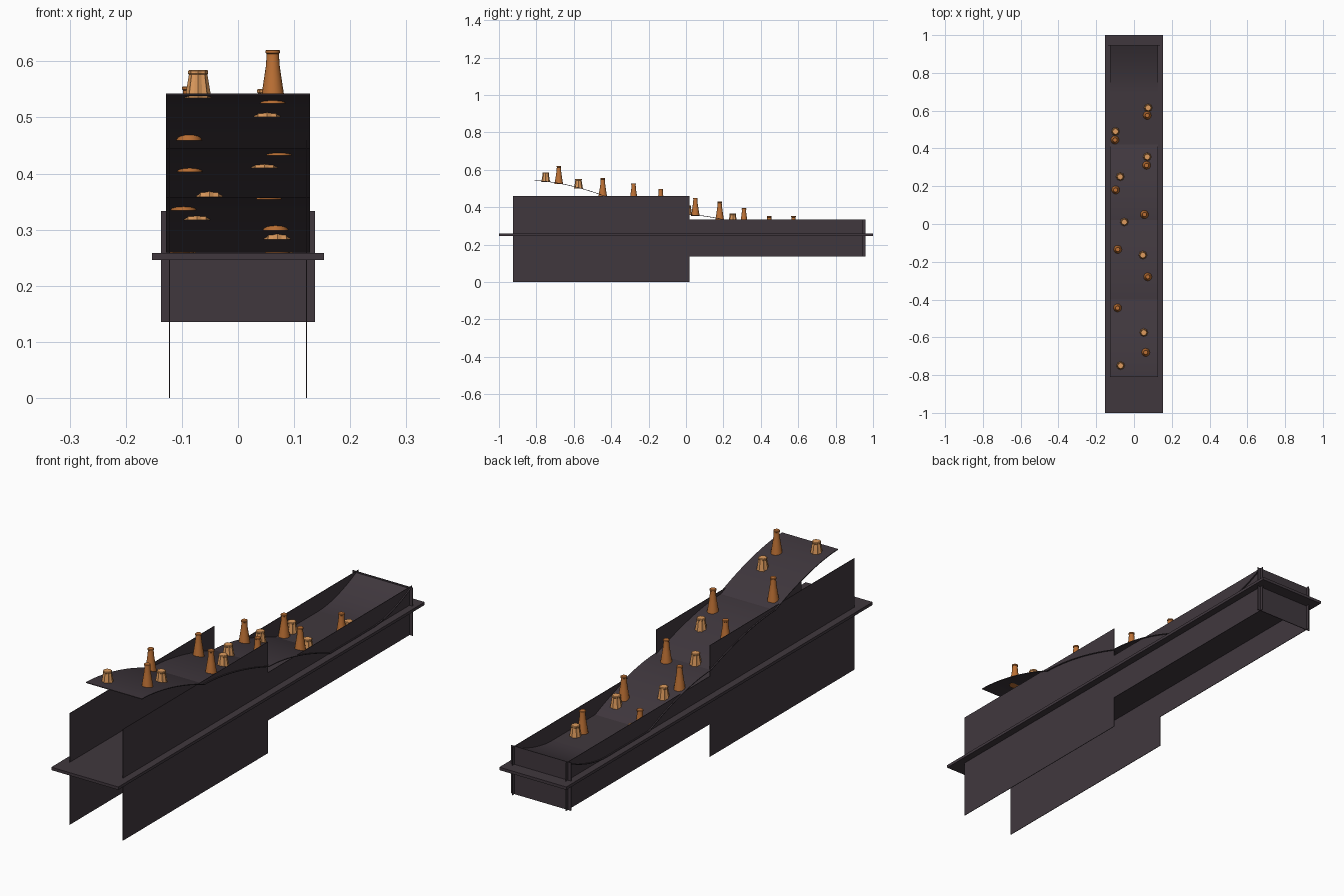
import bpy, bmesh, math

if "Cube" in bpy.data.objects:
    bpy.data.objects.remove(bpy.data.objects["Cube"])

def material(name, col):
    m = bpy.data.materials.new(name)
    m.diffuse_color = (*col, 1)
    m.use_nodes = True
    m.node_tree.nodes["Principled BSDF"].inputs["Base Color"].default_value = m.diffuse_color
    return m

GREY = material("dark_plum_grey", (0.051, 0.039, 0.048))
AMBER = material("dark_amber", (0.51, 0.165, 0.035))
TAN = material("light_amber", (0.73, 0.33, 0.11))

def finish(name, bm, mat):
    bmesh.ops.recalc_face_normals(bm, faces=bm.faces)
    me = bpy.data.meshes.new(name)
    bm.to_mesh(me)
    bm.free()
    me.materials.append(mat)
    ob = bpy.data.objects.new(name, me)
    bpy.context.collection.objects.link(ob)
    return ob

def box(name, x0, x1, y0, y1, z0, z1):
    bm = bmesh.new()
    bmesh.ops.create_cube(bm, size=1)
    for v in bm.verts:
        v.co.x = x0 + (v.co.x + 0.5) * (x1 - x0)
        v.co.y = y0 + (v.co.y + 0.5) * (y1 - y0)
        v.co.z = z0 + (v.co.z + 0.5) * (z1 - z0)
    return finish(name, bm, GREY)

# flat base plate and upright panels
box("base_plate", -0.153, 0.153, -1, 1, 0.246, 0.258)
for side, s in (("left", -1), ("right", 1)):
    box(side + "_front_panel", s * 0.122 - 0.001, s * 0.122 + 0.001, -0.925, 0.02, 0, 0.46)
    box(side + "_rear_panel", s * 0.122 - 0.001, s * 0.122 + 0.001, 0.02, 0.96, 0.135, 0.333)
box("rear_wall", -0.137, 0.137, 0.944, 0.947, 0.135, 0.333)

# stepped ramp: (start y, end y, start z, end z)
STEPS = [(-0.81, -0.40, 0.543, 0.447), (-0.40, 0.02, 0.447, 0.36), (0.02, 0.42, 0.36, 0.262)]

def ramp_z(y):
    for y0, y1, z0, z1 in STEPS:
        if y <= y1:
            return z0 + (z1 - z0) * ((y - y0) / (y1 - y0)) ** 1.7
    if y <= 0.70:
        return 0.262
    return 0.262 + 0.066 * ((y - 0.70) / 0.245) ** 1.8

def strip(name, y0, y1, n):
    bm = bmesh.new()
    rows = []
    for i in range(n + 1):
        y = y0 + (y1 - y0) * i / n
        z = ramp_z(y)
        rows.append([bm.verts.new((x, y, z + dz)) for x, dz in
                     ((-0.128, 0), (0.128, 0), (0.128, -0.003), (-0.128, -0.003))])
    for a, b in zip(rows, rows[1:]):
        for k in range(4):
            bm.faces.new((a[k], a[(k + 1) % 4], b[(k + 1) % 4], b[k]))
    bm.faces.new(rows[0])
    bm.faces.new(rows[-1])
    ob = finish(name, bm, GREY)
    ob.data.shade_smooth()
    ob.data.set_sharp_from_angle(angle=math.radians(30))

for i, (y0, y1, _, _) in enumerate(STEPS):
    strip("ramp_step_%d" % (i + 1), y0, y1, 14)
strip("ramp_floor", 0.42, 0.70, 1)
strip("ramp_end_curve", 0.70, 0.944, 12)

# turned pegs: rings of (radius, height), optional fluting
def peg(name, x, y, profile, sides, flute, mat):
    bm = bmesh.new()
    base = ramp_z(y) - 0.005
    rings = []
    for r, h in profile:
        ring = []
        for k in range(sides):
            rr = r * (1 - flute * (k % 2))
            a = 2 * math.pi * k / sides
            ring.append(bm.verts.new((x + rr * math.cos(a), y + rr * math.sin(a), base + h)))
        rings.append(ring)
    for a, b in zip(rings, rings[1:]):
        for k in range(sides):
            j = (k + 1) % sides
            bm.faces.new((a[k], a[j], b[j], b[k]))
    bm.faces.new(rings[0])
    bm.faces.new(rings[-1])
    ob = finish(name, bm, mat)
    if not flute:
        ob.data.shade_smooth()
        ob.data.set_sharp_from_angle(angle=math.radians(35))

TALL = [(0.0225, 0), (0.021, 0.01), (0.0185, 0.026), (0.0155, 0.046), (0.0125, 0.066),
        (0.0108, 0.089), (0.0128, 0.0905), (0.0128, 0.0945), (0.011, 0.096)]
SHORT = [(0.0235, 0), (0.0215, 0.012), (0.0165, 0.042), (0.0178, 0.0435), (0.0178, 0.0485), (0.016, 0.05)]

TALL_AT = [(0.062, -0.68), (-0.087, -0.445), (0.073, -0.28), (-0.086, -0.135), (0.055, 0.05),
           (-0.097, 0.18), (0.067, 0.31), (-0.101, 0.445), (0.070, 0.575)]
SHORT_AT = [(-0.071, -0.75), (0.052, -0.575), (0.047, -0.165), (-0.051, 0.01), (-0.073, 0.25),
            (0.070, 0.355), (-0.098, 0.49), (0.075, 0.615)]
for i, (x, y) in enumerate(TALL_AT):
    peg("tall_peg_%d" % (i + 1), x, y, TALL, 16, 0, AMBER)
for i, (x, y) in enumerate(SHORT_AT):
    peg("short_peg_%d" % (i + 1), x, y, SHORT, 16, 0.14, TAN)
